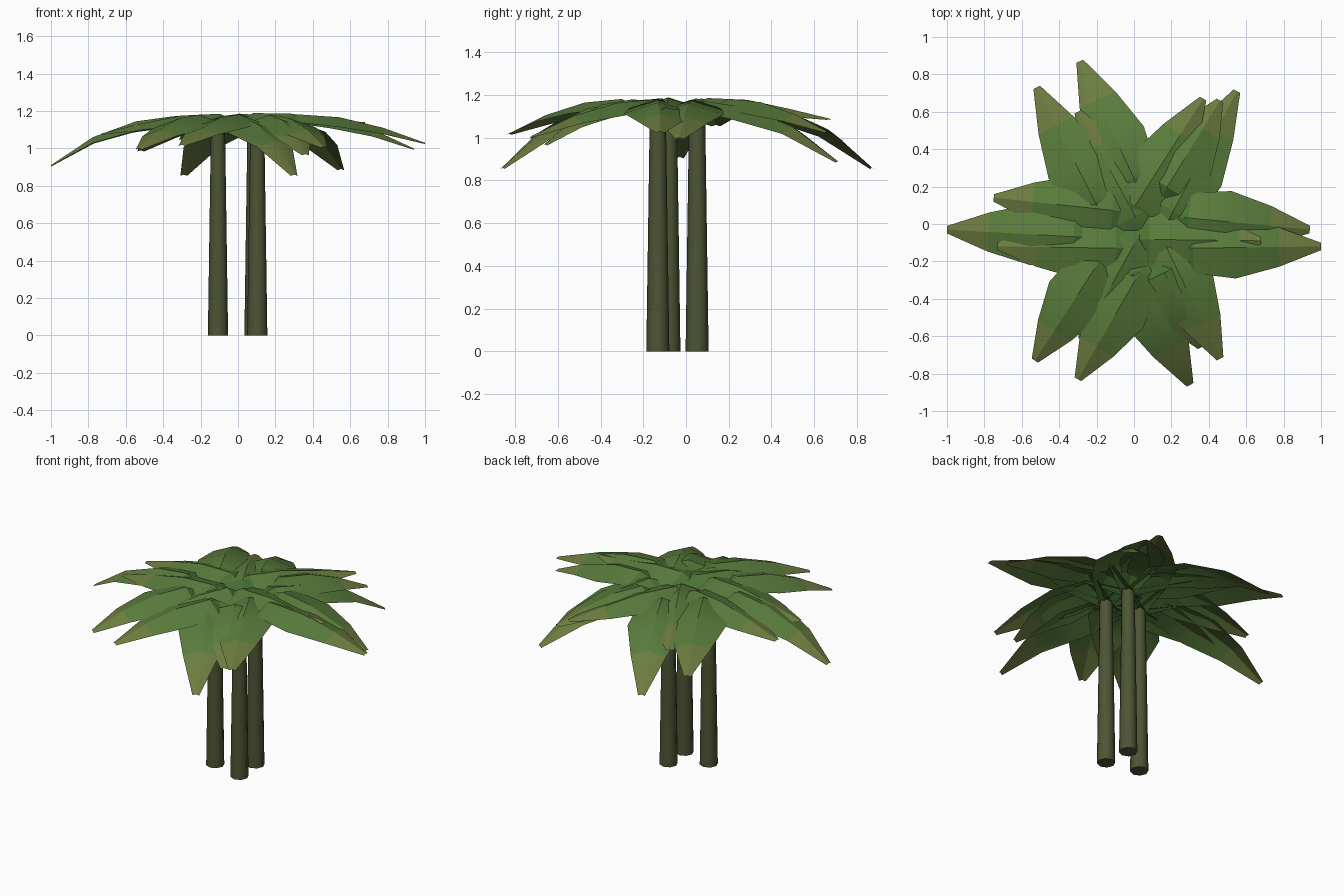
import bpy, bmesh
from mathutils import Vector

if "Cube" in bpy.data.objects:
    bpy.data.objects.remove(bpy.data.objects["Cube"])


def material(name, rgb):
    m = bpy.data.materials.new(name)
    m.diffuse_color = (*rgb, 1)
    m.use_nodes = True
    m.node_tree.nodes["Principled BSDF"].inputs["Base Color"].default_value = m.diffuse_color
    return m


BARK = material("bark", (0.075, 0.09, 0.035))
GREENS = [material("leaf_base", (0.07, 0.17, 0.035)),
          material("leaf_middle", (0.10, 0.20, 0.045)),
          material("leaf_tip", (0.15, 0.20, 0.05))]


def finish(name, bm, mats, angle):
    me = bpy.data.meshes.new(name)
    bm.to_mesh(me)
    bm.free()
    for m in mats:
        me.materials.append(m)
    ob = bpy.data.objects.new(name, me)
    bpy.context.collection.objects.link(ob)
    bpy.ops.object.select_all(action='DESELECT')
    ob.select_set(True)
    bpy.context.view_layer.objects.active = ob
    bpy.ops.object.shade_smooth_by_angle(angle=angle)
    return ob


def trunk(name, x, y):
    bm = bmesh.new()
    bmesh.ops.create_cone(bm, cap_ends=True, segments=8,
                          radius1=0.054, radius2=0.038, depth=1.09)
    bmesh.ops.translate(bm, verts=bm.verts, vec=(x, y, 0.545))
    finish(name, bm, [BARK], 0.9)


# Leaf stations: position along, half width, height, share of tip lift
STATIONS = [(0, 0.045, 1.09, 0), (0.24, 0.135, 1.175, 0.06),
            (0.49, 0.165, 1.145, 0.18), (0.75, 0.105, 1.06, 0.42),
            (1, 0.02, 0.91, 1)]


def leaf(name, root, tip):
    """Arched blade with a raised midrib from trunk top to tip."""
    a, b = Vector((*root, 0)), Vector((tip[0], tip[1], 0))
    d = (b - a).normalized()
    side = Vector((-d.y, d.x, 0))
    bm = bmesh.new()
    rows = []
    for t, w, z, lift in STATIONS:
        c = a.lerp(b, t)
        c.z = z + (tip[2] - 0.91) * lift
        drop = Vector((0, 0, 0.32 * w))
        rows.append([bm.verts.new(p) for p in
                     (c - side * w - drop, c, c + side * w - drop)])
    for i in range(4):
        for j in range(2):
            f = bm.faces.new((rows[i][j], rows[i + 1][j],
                              rows[i + 1][j + 1], rows[i][j + 1]))
            f.material_index = (0, 1, 1, 2)[i]
    bmesh.ops.recalc_face_normals(bm, faces=bm.faces)
    if sum(f.normal.z for f in bm.faces) < 0:
        bmesh.ops.reverse_faces(bm, faces=bm.faces)
    finish(name, bm, GREENS, 0.5)


# Each palm: trunk position and its six leaf tips
PALMS = {
    "left": ((-0.107, -0.08), [
        (0.68, -0.09, 1.14), (0.37, 0.67, 1.09), (-0.52, 0.73, 0.99),
        (-1.0, -0.03, 0.91), (-0.53, -0.73, 1.0), (0.30, -0.86, 0.86)]),
    "front": ((0.103, -0.132), [
        (1.0, -0.12, 1.03), (0.55, 0.71, 0.89), (-0.30, 0.60, 1.05),
        (-0.73, -0.12, 1.08), (-0.30, -0.83, 1.02), (0.36, -0.66, 0.97)]),
    "back": ((0.088, 0.052), [
        (0.94, -0.03, 1.0), (0.46, 0.66, 1.03), (-0.29, 0.87, 0.86),
        (-0.75, 0.14, 1.06), (-0.28, -0.62, 1.06), (0.46, -0.72, 1.01)]),
}
for key, (root, tips) in PALMS.items():
    trunk(key + "_trunk", *root)
    for i, tip in enumerate(tips):
        leaf(f"{key}_leaf_{i + 1}", root, tip)
